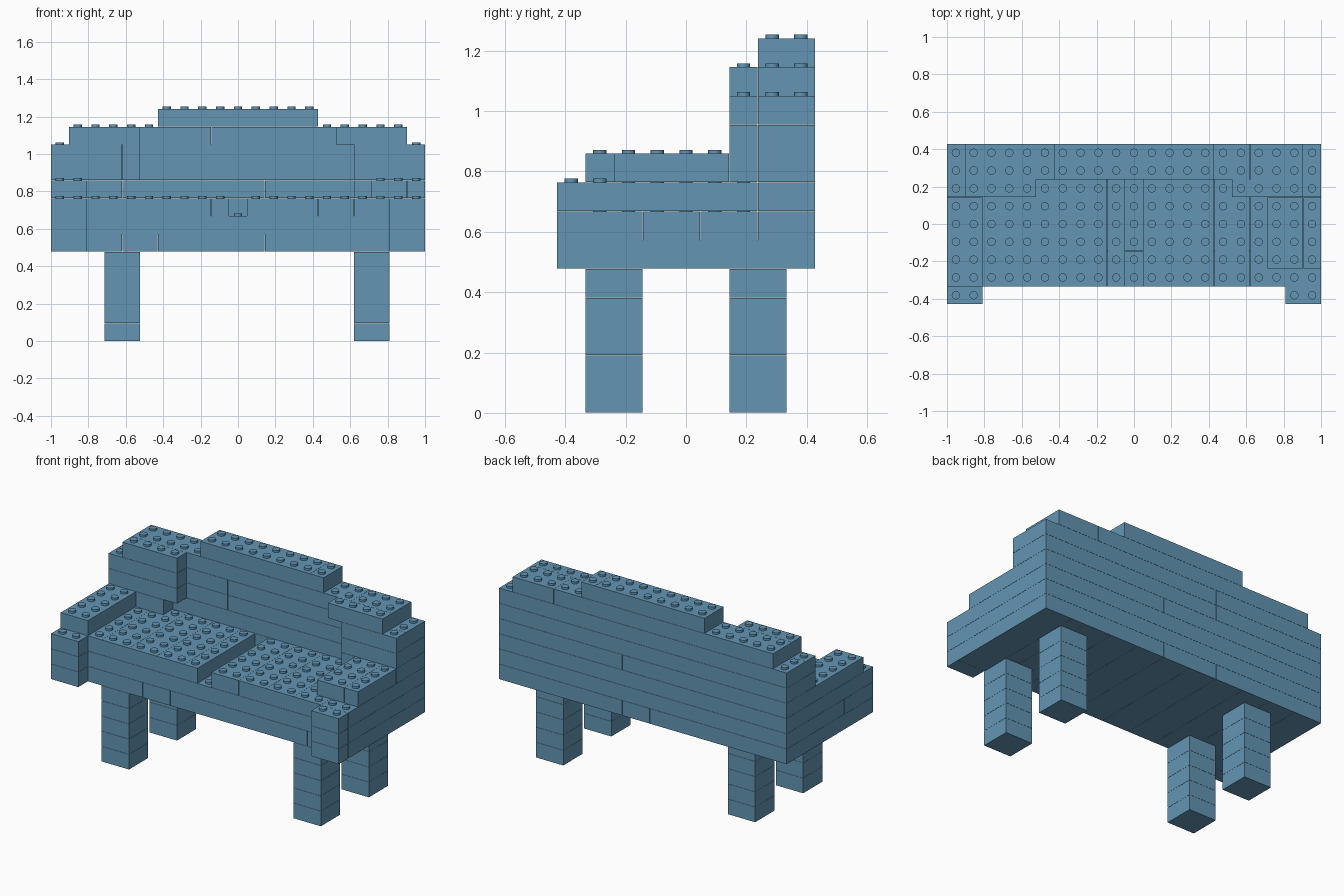
import bpy, bmesh, math
from mathutils import Matrix, Vector

if "Cube" in bpy.data.objects:
    bpy.data.objects.remove(bpy.data.objects["Cube"])

P = 2 / 21          # stud pitch
H = 0.0955          # brick height
GAP = 0.0005        # seam between bricks
STUD_R, STUD_H = 0.0222, 0.013

blue = bpy.data.materials.new("brick_blue")
blue.diffuse_color = (0.125, 0.30, 0.455, 1)
blue.use_nodes = True
blue.node_tree.nodes["Principled BSDF"].inputs["Base Color"].default_value = blue.diffuse_color

parts = {}          # part name -> bricks as (col0, col1, row0, row1, layer)


def course(name, cols, r0, r1, layer):
    """Row of bricks split at the given stud columns."""
    for c0, c1 in zip(cols, cols[1:]):
        parts.setdefault(name, []).append((c0, c1, r0, r1, layer))


# four legs, five bricks each
for side, c in (("left", 3), ("right", 17)):
    for end, r in (("front", 1), ("back", 6)):
        for layer in range(5):
            course(f"{end}_{side}_leg", [c, c + 2], r, r + 2, layer)

# base slab: crosswise bricks, then lengthwise bricks
course("base", [0, 2, 4, 6, 8, 10, 12, 14, 16, 18, 19, 21], 1, 9, 5)
for r0, r1 in ((1, 3), (3, 5), (5, 7), (7, 9)):
    course("base", [0, 21], r0, r1, 6)

# front corner posts
for layer in (5, 6, 7):
    course("left_front_post", [0, 2], 0, 1, layer)
    course("right_front_post", [19, 21], 0, 1, layer)

# two seat cushions with a one-stud groove between them
course("left_seat", [0, 3, 5, 7, 9, 10], 1, 7, 7)
course("right_seat", [11, 13, 15, 17, 19, 21], 1, 7, 7)

# armrests
course("left_armrest", [0, 2], 1, 6, 8)
course("right_armrest", [18, 20, 21], 2, 6, 8)

# backrest wall, stepping in towards the top
course("backrest", [0, 21], 7, 9, 7)
course("backrest", [0, 4, 12, 20, 21], 7, 9, 8)
course("backrest", [0, 8, 16, 21], 7, 9, 9)
course("backrest", [0, 8, 16, 21], 7, 9, 10)
course("backrest", [1, 9, 17, 20], 7, 9, 11)
course("backrest", [6, 14, 15], 7, 9, 12)

# side wings in front of the backrest
course("left_wing", [0, 4], 6, 7, 8)
course("left_wing", [0, 4, 5], 6, 7, 9)
course("left_wing", [0, 4, 5], 6, 7, 10)
course("left_wing", [1, 5], 6, 7, 11)
for layer in (8, 9, 10):
    course("right_wing", [17, 21], 6, 7, layer)
course("right_wing", [16, 20], 6, 7, 11)

# cells filled by bricks, so that only exposed studs are made
filled = {(c, r, k) for bricks in parts.values() for c0, c1, r0, r1, k in bricks
          for c in range(c0, c1) for r in range(r0, r1)}


def add_brick(bm, c0, c1, r0, r1, layer):
    lo = Vector((-1 + c0 * P, (r0 - 4.5) * P, layer * H))
    hi = Vector((-1 + c1 * P, (r1 - 4.5) * P, (layer + 1) * H))
    size = hi - lo - Vector((GAP, GAP, GAP)) * 2
    bmesh.ops.create_cube(bm, size=1, matrix=Matrix.Translation((lo + hi) / 2)
                          @ Matrix.Diagonal((*size, 1)))
    for c in range(c0, c1):
        for r in range(r0, r1):
            if (c, r, layer + 1) in filled:
                continue
            spot = (-1 + (c + 0.5) * P, (r - 4) * P, hi.z + STUD_H / 2 - GAP)
            bmesh.ops.create_cone(bm, cap_ends=True, segments=16, radius1=STUD_R,
                                  radius2=STUD_R, depth=STUD_H,
                                  matrix=Matrix.Translation(spot))


for name, bricks in parts.items():
    bm = bmesh.new()
    for b in bricks:
        add_brick(bm, *b)
    mesh = bpy.data.meshes.new(name)
    bm.to_mesh(mesh)
    bm.free()
    mesh.materials.append(blue)
    obj = bpy.data.objects.new(name, mesh)
    bpy.context.collection.objects.link(obj)
    obj.select_set(True)
    bpy.context.view_layer.objects.active = obj

# round stud sides, crisp brick edges
bpy.ops.object.shade_smooth_by_angle(angle=math.radians(30))
